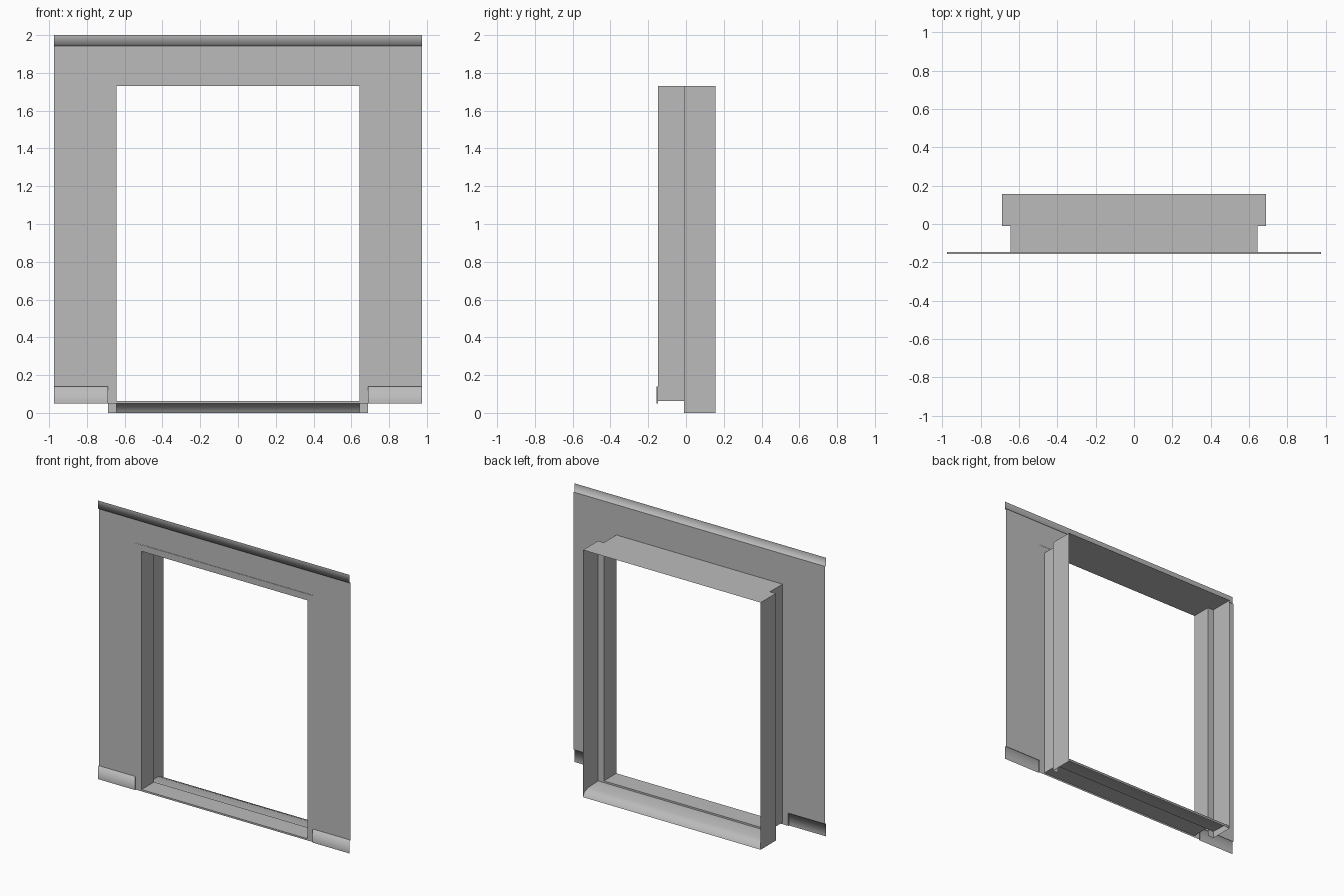
import bpy
import bmesh
from mathutils import Vector

cube = bpy.data.objects.get("Cube")
if cube:
    bpy.data.objects.remove(cube, do_unlink=True)

# One plain grey finish
grey = bpy.data.materials.new("plain_grey")
grey.use_nodes = True
COLOR = (0.5, 0.5, 0.5, 1)
grey.diffuse_color = COLOR
bsdf = grey.node_tree.nodes["Principled BSDF"]
bsdf.inputs["Base Color"].default_value = COLOR
bsdf.inputs["Roughness"].default_value = 0.8

# Main dimensions
HALF_WALL, HALF_REAR, HALF_FRONT = 0.975, 0.688, 0.643
FACE, TRIM, PROUD = -0.147, -0.149, -0.157
STEP, BACK = -0.01, 0.157
LOW, SILL, SKIRT = 0.05, 0.062, 0.14
HEAD, TRIM_TOP, WALL_TOP, TOP = 1.73, 1.775, 1.943, 2.0


def sweep(name, path, offset, smooth=False):
    """Sweep an open path along an offset into a thin open sheet."""
    bm = bmesh.new()
    offset = Vector(offset)
    a = [bm.verts.new(p) for p in path]
    b = [bm.verts.new(Vector(p) + offset) for p in path]
    for i in range(len(path) - 1):
        bm.faces.new((a[i], a[i + 1], b[i + 1], b[i]))
    for f in bm.faces:
        f.smooth = smooth
    mesh = bpy.data.meshes.new(name)
    bm.to_mesh(mesh)
    bm.free()
    mesh.materials.append(grey)
    obj = bpy.data.objects.new(name, mesh)
    bpy.context.collection.objects.link(obj)
    return obj


def panel(name, x0, x1, z0, z1, y):
    """Upright sheet facing the front."""
    return sweep(name, [(x0, y, z0), (x1, y, z0)], (0, 0, z1 - z0))


def across(name, half, profile, smooth=False):
    """Sweep a (y, z) profile across the width."""
    return sweep(name, [(-half, y, z) for y, z in reversed(profile)],
                 (2 * half, 0, 0), smooth)


# Wall above the opening
panel("wall_header", -HALF_REAR, HALF_REAR, TRIM_TOP, WALL_TOP, FACE)

# Parts on both sides of the opening
for side, s in (("left", 1), ("right", -1)):
    def span(a, b):
        return sorted((s * a, s * b))

    panel(side + "_wall", *span(HALF_REAR, HALF_WALL), SKIRT, WALL_TOP, FACE)
    panel(side + "_trim", *span(HALF_FRONT, HALF_REAR), LOW, TRIM_TOP, TRIM)

    # Skirting board with top ledge and a return beside the opening
    x0, x1 = span(HALF_REAR, HALF_WALL)
    sweep(side + "_skirting",
          [(x0, PROUD, LOW), (x0, PROUD, SKIRT), (x0, FACE, SKIRT)],
          (x1 - x0, 0, 0), True).data.flip_normals()
    sweep(side + "_skirting_return",
          [(s * HALF_REAR, PROUD, LOW), (s * HALF_REAR, FACE, LOW)],
          (0, 0, SKIRT - LOW))

    # Stepped jamb lining
    front = [(s * HALF_FRONT, TRIM, SILL), (s * HALF_FRONT, STEP, SILL)]
    rear = [(s * HALF_FRONT, STEP, 0), (s * HALF_REAR, STEP, 0),
            (s * HALF_REAR, BACK, 0)]
    for part, path, height in (("front", front, HEAD - SILL),
                               ("rear", rear, HEAD)):
        jamb = sweep(f"{side}_jamb_{part}", path, (0, 0, height))
        if s < 0:
            jamb.data.flip_normals()

# Head of the opening
panel("head_trim", -HALF_FRONT, HALF_FRONT, HEAD, TRIM_TOP, TRIM)
across("head_front", HALF_FRONT, [(TRIM, HEAD), (STEP, HEAD)])
across("head_rear", HALF_REAR, [(STEP, HEAD), (BACK, HEAD)])

# Threshold: front lip and flat tread, then a rounded rear drop
across("sill_front", HALF_FRONT, [(TRIM, LOW), (TRIM, SILL), (STEP, SILL)])
across("sill_riser", HALF_REAR, [(STEP, SILL), (STEP, LOW)])
across("sill_rear", HALF_REAR,
       [(STEP, LOW), (0.1, 0.045), (0.143, 0.028), (BACK, 0)], True)

# Crown strip with its lower ledge
across("crown", HALF_WALL,
       [(FACE, WALL_TOP), (PROUD, WALL_TOP), (PROUD, TOP)], True)
